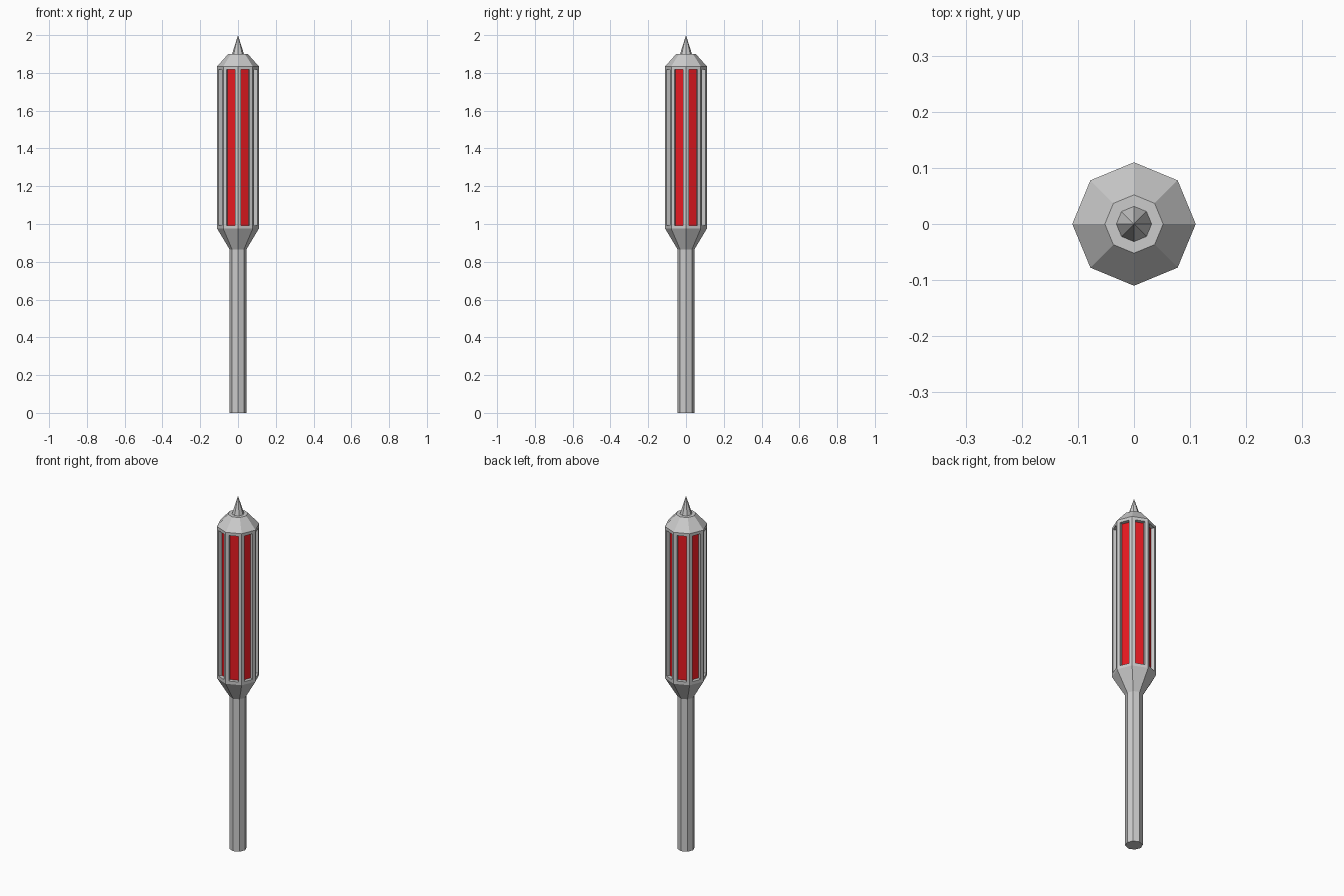
import bpy, bmesh, math

if "Cube" in bpy.data.objects:
    bpy.data.objects.remove(bpy.data.objects["Cube"])

SIDES = 8


def lathe(bm, profile):
    """Revolve (radius, z) points into octagonal rings; returns the side faces per band."""
    rings = []
    for r, z in profile:
        if r == 0:
            rings.append([bm.verts.new((0, 0, z))] * SIDES)
        else:
            rings.append([bm.verts.new((r * math.cos(math.tau * i / SIDES),
                                        r * math.sin(math.tau * i / SIDES), z))
                          for i in range(SIDES)])
    bands = []
    for a, b in zip(rings, rings[1:]):
        band = []
        for i in range(SIDES):
            j = (i + 1) % SIDES
            quad = list(dict.fromkeys((a[i], a[j], b[j], b[i])))
            band.append(bm.faces.new(quad))
        bands.append(band)
    # cap the open ends
    if profile[0][0]:
        bm.faces.new(rings[0][::-1])
    if profile[-1][0]:
        bm.faces.new(rings[-1])
    bm.normal_update()
    return bands


def finish(bm, name, materials=()):
    mesh = bpy.data.meshes.new(name)
    bm.to_mesh(mesh)
    bm.free()
    for m in materials:
        mesh.materials.append(m)
    obj = bpy.data.objects.new(name, mesh)
    bpy.context.collection.objects.link(obj)
    return obj


grey = bpy.data.materials.new("grey")
red = bpy.data.materials.new("red_glass")
red.diffuse_color = (0.8, 0.01, 0.015, 1)
red.use_nodes = True
red.node_tree.nodes["Principled BSDF"].inputs["Base Color"].default_value = red.diffuse_color

# handle, flared collar, lantern body and sloped cap in one octagonal shell
bm = bmesh.new()
bands = lathe(bm, [(0.044, 0), (0.044, 0.865), (0.11, 0.975),
                   (0.11, 1.835), (0.052, 1.9)])

# window frames: inset each body face, then sink the pane straight inward
panes = bands[2]
bmesh.ops.inset_individual(bm, faces=panes, thickness=0.017, use_even_offset=True)
bm.normal_update()
sunk = bmesh.ops.extrude_discrete_faces(bm, faces=panes)["faces"]
bm.normal_update()
for f in sunk:
    f.material_index = 1
    bmesh.ops.translate(bm, verts=f.verts[:], vec=f.normal * -0.02)
finish(bm, "lantern_staff", (grey, red))

# spike on top
bm = bmesh.new()
lathe(bm, [(0.033, 1.895), (0, 2.0)])
finish(bm, "top_spike")
